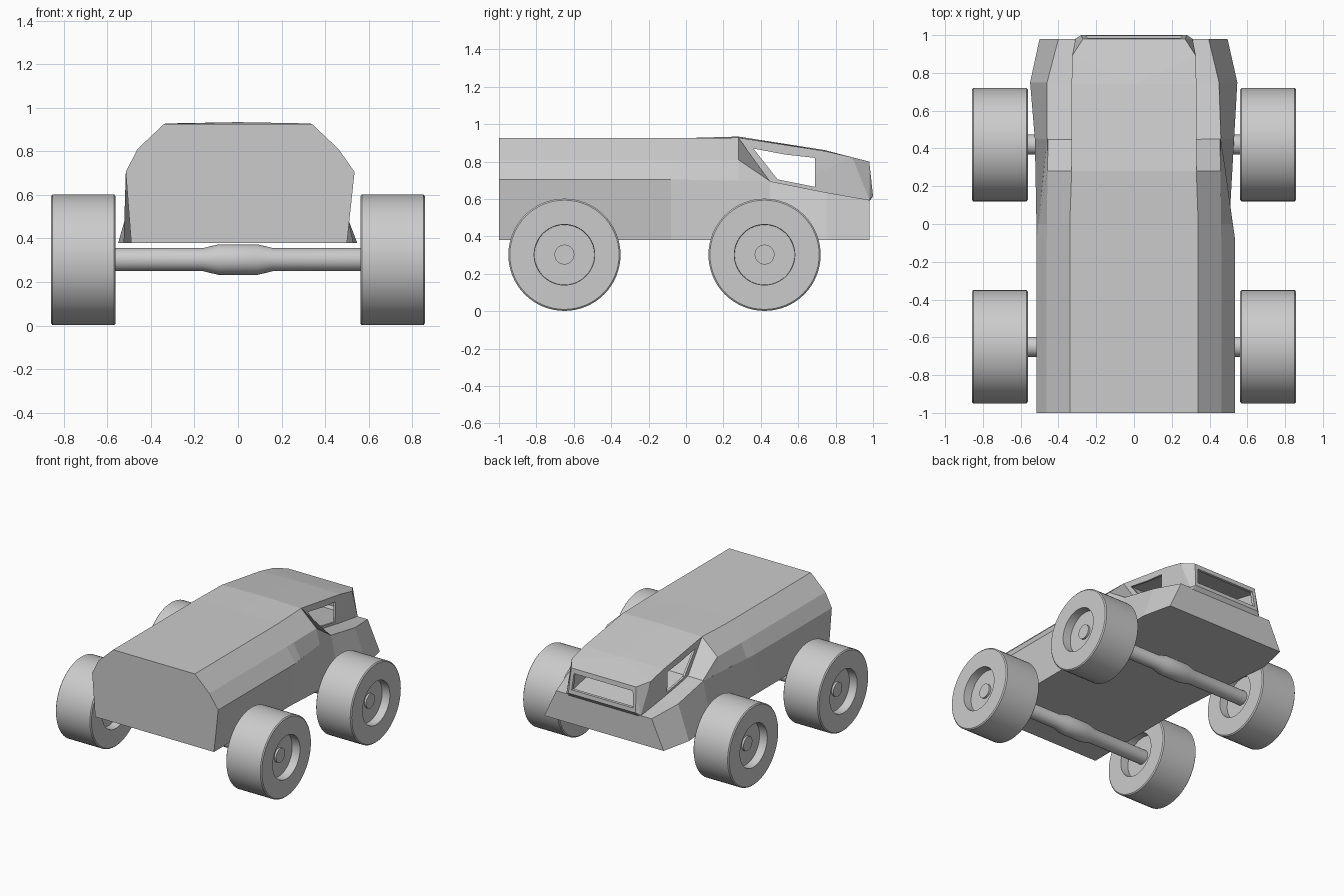
import bpy, bmesh, math
from mathutils import Vector

if "Cube" in bpy.data.objects:
    bpy.data.objects.remove(bpy.data.objects["Cube"])


def finish(name, bm, smooth=False):
    bmesh.ops.remove_doubles(bm, verts=bm.verts, dist=1e-4)
    bmesh.ops.recalc_face_normals(bm, faces=bm.faces)
    me = bpy.data.meshes.new(name)
    bm.to_mesh(me)
    bm.free()
    ob = bpy.data.objects.new(name, me)
    bpy.context.collection.objects.link(ob)
    bpy.ops.object.select_all(action='DESELECT')
    bpy.context.view_layer.objects.active = ob
    ob.select_set(True)
    if smooth:
        bpy.ops.object.shade_smooth_by_angle(angle=math.radians(35))
    return ob


def loft(name, rings):
    """Skin a list of equal-length closed rings and cap both ends."""
    bm = bmesh.new()
    vs = [[bm.verts.new(p) for p in r] for r in rings]
    n = len(vs[0])
    for a, b in zip(vs, vs[1:]):
        for i in range(n):
            j = (i + 1) % n
            bm.faces.new((a[i], a[j], b[j], b[i]))
    bm.faces.new(vs[0])
    bm.faces.new(vs[-1])
    return finish(name, bm)


def lathe(name, profile, loc, steps=64):
    """Revolve (x, radius) points about the x axis."""
    bm = bmesh.new()
    vs = [bm.verts.new((x, 0, r)) for x, r in profile]
    es = [bm.edges.new(p) for p in zip(vs, vs[1:])]
    bmesh.ops.spin(bm, geom=vs + es, cent=(0, 0, 0), axis=(1, 0, 0),
                   angle=math.tau, steps=steps, use_duplicate=False)
    ob = finish(name, bm, True)
    ob.location = loc
    return ob


# Hull: lower tub with flared nose (y, left bottom, right bottom, left top, right top, top z)
lower = [(-1, .49, .50, .515, .535, .705), (-.08, .49, .50, .515, .535, .705),
         (.45, .525, .53, .46, .46, .695), (.75, .55, .547, .46, .45, .635),
         (.98, .50, .495, .40, .395, .595)]
loft("lower_hull", [[(-a, y, .38), (b, y, .38), (d, y, z), (-c, y, z)]
                    for y, a, b, c, d, z in lower])

# Upper body with chamfered shoulders, sloping down behind the cab
upper = [(-1, .515, .535, .705, .462, .81, .34, .925, .925),
         (-.08, .515, .535, .705, .462, .81, .34, .925, .925),
         (0, .507, .523, .703, .461, .81, .34, .925, .926),
         (.28, .477, .485, .698, .458, .81, .33, .928, .934),
         (.45, .46, .46, .695, .455, .694, .33, .693, .693)]
loft("upper_body", [[(-l, y, z), (-m, y, mz), (-r, y, rz), (0, y, cz),
                     (r, y, rz), (m, y, mz), (rt, y, z)]
                    for y, l, rt, z, m, mz, r, rz, cz in upper])

# Hollow cab
half = [(.33, .28, .928), (.33, .74, .857), (.328, .89, .823), (.27, .98, .80),
        (.28, 1, .615), (.31, .98, .598), (.33, .45, .62), (.31, .96, .56)]
bm = bmesh.new()
for x, y, z in half:
    for s in (-1, 1):
        bm.verts.new((s * x, y, z))
bm.verts.new((0, .28, .934))
bm.verts.new((0, .74, .862))
hull = bmesh.ops.convex_hull(bm, input=bm.verts[:])
bmesh.ops.dissolve_limit(bm, angle_limit=.01, verts=bm.verts[:], edges=bm.edges[:])
cab = finish("cab", bm)
shell = cab.modifiers.new("shell", 'SOLIDIFY')
shell.thickness = .025
shell.offset = -1
bpy.ops.object.modifier_apply(modifier="shell")

# Window openings
window = [(.36, .87), (.53, .838), (.69, .82), (.69, .665), (.49, .705)]
side_cut = loft("side_window_cutter", [[(x, y, z) for y, z in window] for x in (-.6, .6)])
screen = [(-.245, .765), (.245, .765), (.255, .645), (-.255, .645)]
front_cut = loft("windscreen_cutter", [[(x, y, z) for x, z in screen] for y in (.9, 1.1)])
bpy.context.view_layer.objects.active = cab
for cutter in (side_cut, front_cut):
    mod = cab.modifiers.new("opening", 'BOOLEAN')
    mod.operation = 'DIFFERENCE'
    mod.solver = 'EXACT'
    mod.object = cutter
    bpy.ops.object.modifier_apply(modifier=mod.name)
    bpy.data.objects.remove(cutter, do_unlink=True)

# Wheels recessed on both faces, and axles with a central bulge
tyre = [(-.085, 0), (-.085, .16), (-.148, .162), (-.148, .292), (-.141, .30)]
tyre += [(-x, r) for x, r in reversed(tyre)]
axle = [(-.81, 0), (-.81, .053), (-.16, .053), (-.09, .07)]
axle += [(-x, r) for x, r in reversed(axle)]
for end, y in (("front", -.65), ("rear", .42)):
    lathe(end + "_axle", axle, (0, y, .303), 32)
    for side, x in (("left", -.71), ("right", .71)):
        lathe(f"{end}_{side}_wheel", tyre, (x, y, .302))
